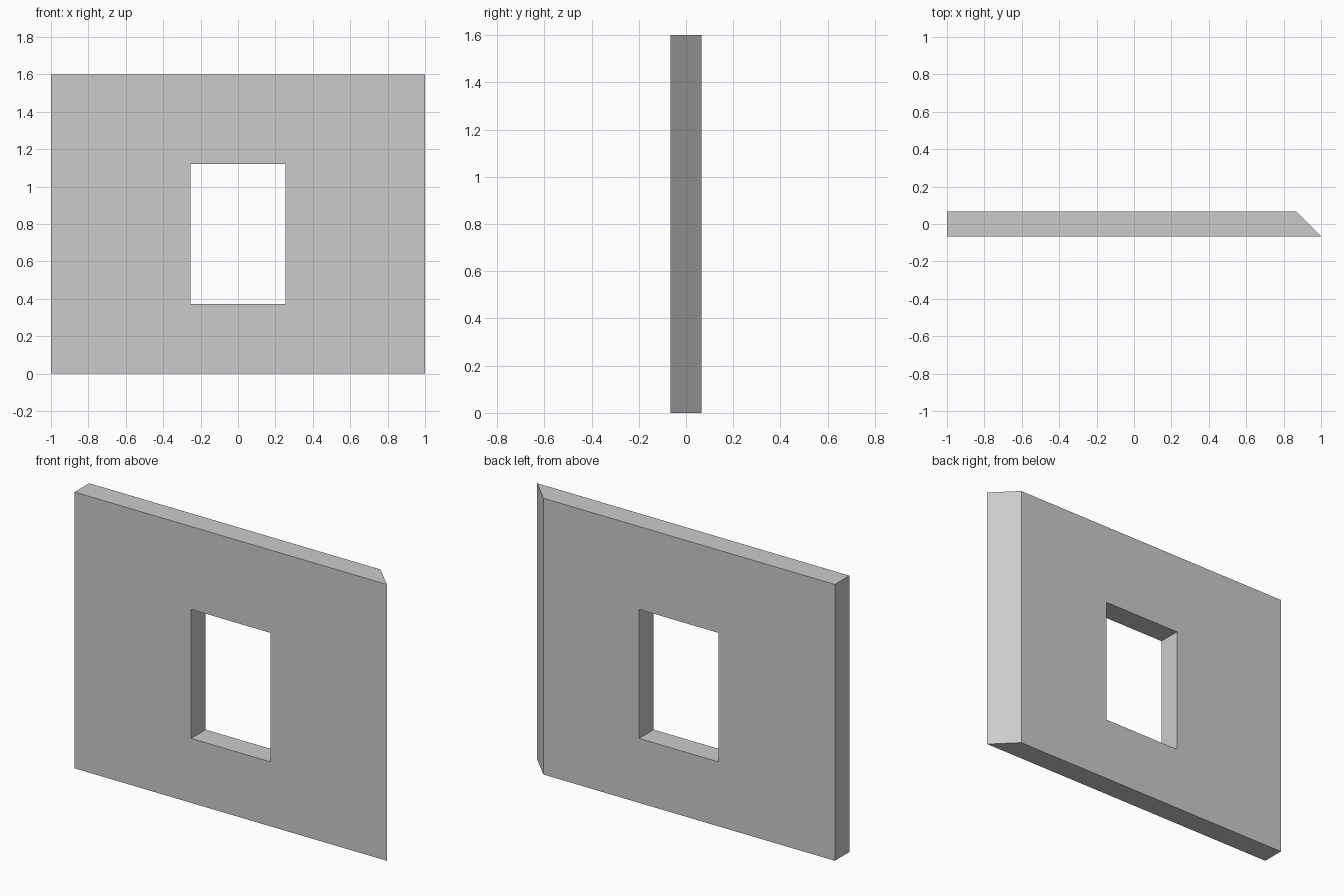
import bpy, bmesh

if "Cube" in bpy.data.objects:
    bpy.data.objects.remove(bpy.data.objects["Cube"])

HALF_T = 0.0667          # half the wall thickness
HEIGHT = 1.6


def prism(name, outline, z0, z1):
    """Extrude an XY outline from z0 up to z1."""
    bm = bmesh.new()
    base = bm.faces.new([bm.verts.new((x, y, z0)) for x, y in outline])
    top = bmesh.ops.extrude_face_region(bm, geom=[base])["geom"]
    verts = [v for v in top if isinstance(v, bmesh.types.BMVert)]
    bmesh.ops.translate(bm, verts=verts, vec=(0, 0, z1 - z0))
    bmesh.ops.recalc_face_normals(bm, faces=bm.faces)
    mesh = bpy.data.meshes.new(name)
    bm.to_mesh(mesh)
    bm.free()
    obj = bpy.data.objects.new(name, mesh)
    bpy.context.collection.objects.link(obj)
    return obj


# Wall panel, square at the left end and mitred at 45 degrees at the right
wall = prism("wall", [(-1, -HALF_T), (1, -HALF_T),
                      (1 - 2 * HALF_T, HALF_T), (-1, HALF_T)], 0, HEIGHT)

# Window opening cut straight through
w = 0.2533
cutter = prism("window_cutter", [(-w, -0.3), (w, -0.3), (w, 0.3), (-w, 0.3)],
               0.3733, 1.12)
cutter.hide_render = True
cut = wall.modifiers.new("window_opening", 'BOOLEAN')
cut.operation = 'DIFFERENCE'
cut.solver = 'EXACT'
cut.object = cutter

# Apply the cut and discard the cutter
bpy.context.view_layer.objects.active = wall
wall.select_set(True)
bpy.ops.object.modifier_apply(modifier=cut.name)
bpy.data.objects.remove(cutter)
